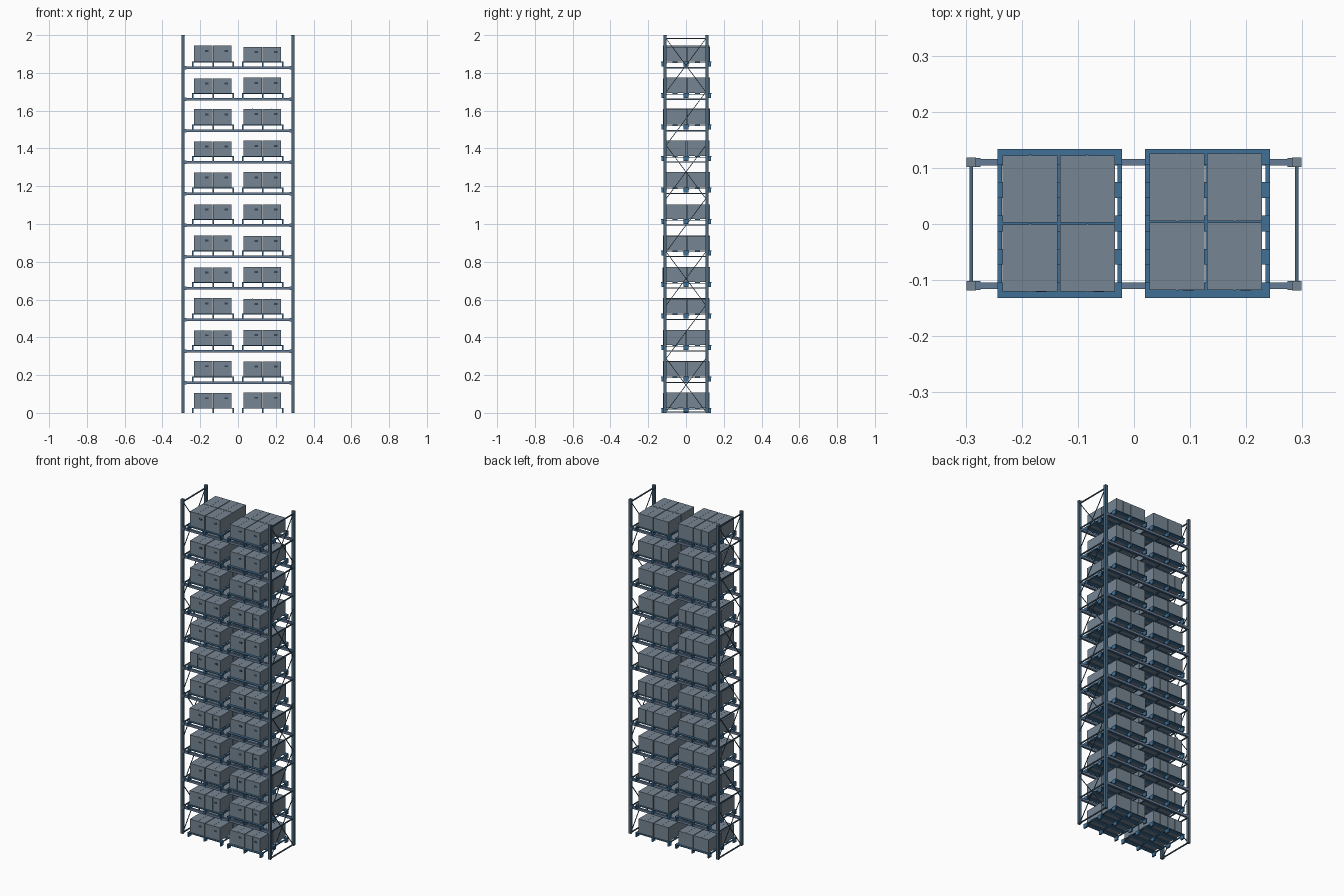
import bpy, bmesh, random
from mathutils import Vector, Matrix

if "Cube" in bpy.data.objects:
    bpy.data.objects.remove(bpy.data.objects["Cube"])

random.seed(4)
LEVELS = 12
PITCH = 2 / LEVELS
PALLET_H = 0.026


def material(name, rgb):
    m = bpy.data.materials.new(name)
    m.diffuse_color = (*rgb, 1)
    m.use_nodes = True
    m.node_tree.nodes["Principled BSDF"].inputs["Base Color"].default_value = m.diffuse_color
    return m


BLUE = material("pallet_blue", (0.05, 0.16, 0.30))
BEAM = material("beam_blue", (0.13, 0.20, 0.31))
STEEL = material("frame_slate_blue", (0.07, 0.135, 0.20))
CARTON = material("carton_slate", (0.18, 0.235, 0.29))
DARK = material("label_dark", (0.04, 0.06, 0.09))


def add_box(bm, center, size):
    mat = Matrix.Translation(center) @ Matrix.Diagonal((*size, 1))
    return bmesh.ops.create_cube(bm, size=1, matrix=mat)["verts"]


def add_bar(bm, a, b, w):
    """Square bar between two points."""
    a, b = Vector(a), Vector(b)
    d = b - a
    mat = (Matrix.Translation((a + b) / 2) @ d.to_track_quat('Z', 'X').to_matrix().to_4x4()
           @ Matrix.Diagonal((w, w, d.length, 1)))
    bmesh.ops.create_cube(bm, size=1, matrix=mat)


def make_mesh(name, bm, mat):
    me = bpy.data.meshes.new(name)
    bm.to_mesh(me)
    bm.free()
    me.materials.append(mat)
    return me


def place(name, me, loc=(0, 0, 0)):
    ob = bpy.data.objects.new(name, me)
    ob.location = loc
    bpy.context.collection.objects.link(ob)
    return ob


# End frame: two uprights, level struts and crossed bracing
bm = bmesh.new()
for y in (-0.11, 0.11):
    add_box(bm, (0, y, 1), (0.016, 0.016, 2))
strut_z = [0.004, 1.983] + [n * PITCH - 0.006 for n in range(1, LEVELS)]
for z in strut_z:
    add_box(bm, (0, 0, z), (0.006, 0.206, 0.006))
panels = 7
h = 1.975 / panels
for i in range(panels):
    z0, z1 = 0.006 + i * h, 0.006 + (i + 1) * h
    add_bar(bm, (0, -0.105, z0), (0, 0.105, z1), 0.0035)
    if i % 2 == 0:
        add_bar(bm, (0, 0.105, z0), (0, -0.105, z1), 0.0035)
frame = make_mesh("end_frame", bm, STEEL)
place("left_end_frame", frame, (-0.29, 0, 0))
place("right_end_frame", frame, (0.29, 0, 0))

# Slate grey caps on the uprights
bm = bmesh.new()
add_box(bm, (0, 0, 0), (0.0162, 0.0162, 0.002))
cap = make_mesh("upright_cap", bm, CARTON)
for x in (-0.29, 0.29):
    for y in (-0.11, 0.11):
        place("upright_cap", cap, (x, y, 1.9992))

# Load beam with an end connector on each side
bm = bmesh.new()
add_box(bm, (0, 0, -0.007), (0.564, 0.012, 0.014))
for s in (-1, 1):
    add_box(bm, (s * 0.278, 0, -0.007), (0.009, 0.016, 0.018))
beam = make_mesh("load_beam", bm, BEAM)
for n in range(1, LEVELS):
    for label, y in (("front", -0.11), ("back", 0.11)):
        place(f"{label}_beam_{n}", beam, (0, y, n * PITCH))

# Pallet: three notched stringers under five deck boards
bm = bmesh.new()
half = [(0.132, 0), (0.132, 0.022), (-0.132, 0.022), (-0.132, 0),
        (-0.106, 0), (-0.106, 0.013), (-0.101, 0.018), (-0.018, 0.018), (-0.013, 0.013), (-0.013, 0),
        (0.013, 0), (0.013, 0.013), (0.018, 0.018), (0.101, 0.018), (0.106, 0.013), (0.106, 0)]
for x in (-0.107, 0, 0.107):
    face = bm.faces.new([bm.verts.new((x - 0.004, y, z)) for y, z in half])
    ext = bmesh.ops.extrude_face_region(bm, geom=[face])
    bmesh.ops.translate(bm, vec=(0.008, 0, 0),
                        verts=[v for v in ext["geom"] if isinstance(v, bmesh.types.BMVert)])
    bm.faces.new([v for v in face.verts]) if not face.is_valid else None
for i in range(-2, 3):
    add_box(bm, (0, i * 0.0595, 0.024), (0.222, 0.028, 0.004))
bmesh.ops.recalc_face_normals(bm, faces=bm.faces)
pallet = make_mesh("pallet", bm, BLUE)


# Four cartons per pallet, each with a raised tape strip and a front label
def cartons(name, height):
    body, labels = bmesh.new(), bmesh.new()
    for x in (-0.051, 0.051):
        for y in (-0.0615, 0.0615):
            add_box(body, (x, y, height / 2), (0.098, 0.12, height))
            add_box(body, (x, y, height / 2 + 0.0006), (0.004, 0.122, height))
            if y < 0:
                add_box(labels, (x + 0.020, y - 0.06, height * 0.66), (0.019, 0.002, 0.01))
    return make_mesh(name, body, CARTON), make_mesh(name + "_labels", labels, DARK)


# Stack heights in thousandths, bottom level first
HEIGHTS = {"left": (78, 82, 78, 82, 77, 80, 77, 80, 77, 82, 77, 85),
           "right": (82, 80, 80, 78, 80, 77, 77, 82, 82, 84, 82, 77)}
for side, px, cx, cy in (("left", -0.132, -0.134, 0.001), ("right", 0.131, 0.128, 0.004)):
    for n in range(LEVELS):
        z = n * PITCH
        place(f"{side}_pallet_{n}", pallet, (px, 0.001, z))
        body, labels = cartons(f"{side}_cartons_{n}", HEIGHTS[side][n] / 1000)
        jitter = 0 if n == LEVELS - 1 else random.uniform(-0.002, 0.002)
        loc = (cx, cy + jitter, z + PALLET_H)
        place(f"{side}_cartons_{n}", body, loc)
        place(f"{side}_carton_labels_{n}", labels, loc)
